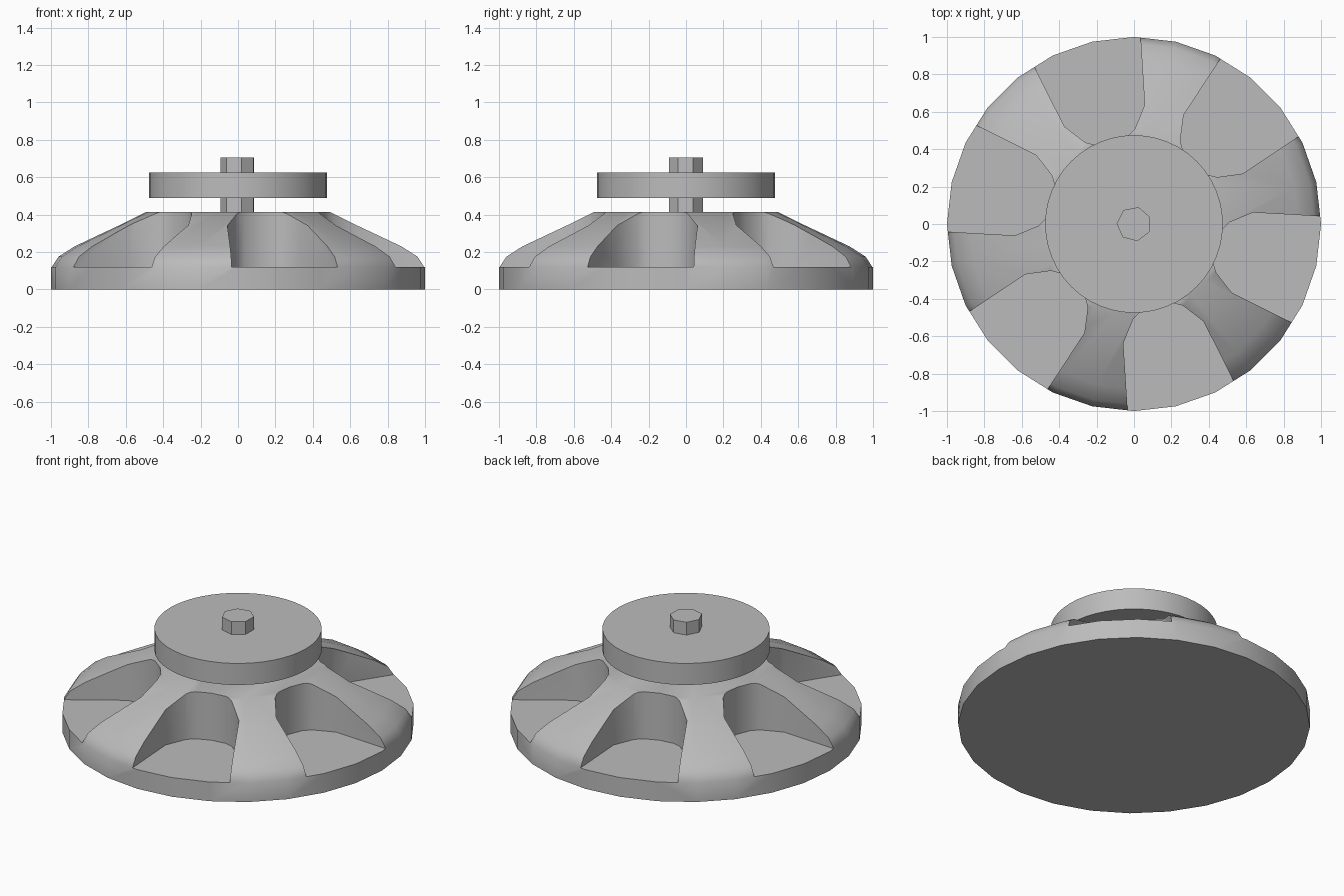
import bpy
import bmesh
from math import cos, sin, radians, pi
from mathutils import Matrix

cube = bpy.data.objects.get("Cube")
if cube:
    bpy.data.objects.remove(cube, do_unlink=True)

grey = bpy.data.materials.new("plain grey")
grey.use_nodes = True
grey.diffuse_color = (0.5, 0.5, 0.5, 1)
grey.node_tree.nodes["Principled BSDF"].inputs["Base Color"].default_value = (0.5, 0.5, 0.5, 1)


def make_object(name, bm):
    bmesh.ops.recalc_face_normals(bm, faces=bm.faces)
    mesh = bpy.data.meshes.new(name)
    bm.to_mesh(mesh)
    bm.free()
    mesh.materials.append(grey)
    obj = bpy.data.objects.new(name, mesh)
    bpy.context.collection.objects.link(obj)
    return obj


def lathe(name, profile, sides, start=0.0):
    """Closed solid of revolution from (radius, height) points."""
    bm = bmesh.new()
    rings = []
    for r, z in profile:
        angles = [start + 2 * pi * i / sides for i in range(sides)]
        rings.append([bm.verts.new((r * cos(a), r * sin(a), z)) for a in angles])
    for low, high in zip(rings, rings[1:]):
        for i in range(sides):
            j = (i + 1) % sides
            bm.faces.new((low[i], low[j], high[j], high[i]))
    bm.faces.new(rings[0][::-1])
    bm.faces.new(rings[-1])
    return make_object(name, bm)


def activate(obj):
    bpy.ops.object.select_all(action='DESELECT')
    obj.select_set(True)
    bpy.context.view_layer.objects.active = obj


def smooth(obj, degrees):
    activate(obj)
    bpy.ops.object.shade_smooth_by_angle(angle=radians(degrees))


# Sloped round base
base = lathe("base", [(1, 0), (1, 0.12), (0.965, 0.175), (0.88, 0.23),
                      (0.49, 0.415)], 28)

# Six flared pockets, open toward the rim
half = [(1.2, 0.346), (0.956, 0.295), (0.6, 0.222), (0.49, 0.138), (0.462, 0.09)]
outline = half + [(0.45, 0)] + [(u, -v) for u, v in reversed(half)]
bm = bmesh.new()
for k in range(6):
    turn = Matrix.Rotation(radians(45.2 + 60 * k), 4, 'Z')
    floor = bm.faces.new([bm.verts.new((u, v, 0.12)) for u, v in outline])
    raised = bmesh.ops.extrude_face_region(bm, geom=[floor], use_keep_orig=True)
    top = [g for g in raised["geom"] if isinstance(g, bmesh.types.BMVert)]
    bmesh.ops.translate(bm, verts=top, vec=(0, 0, 0.5))
    bmesh.ops.transform(bm, matrix=turn, verts=list(floor.verts) + top)
cutter = make_object("pocket_cutter", bm)
cutter.hide_render = True

cut = base.modifiers.new("pockets", 'BOOLEAN')
cut.operation = 'DIFFERENCE'
cut.solver = 'EXACT'
cut.object = cutter
activate(base)
bpy.ops.object.modifier_apply(modifier=cut.name)
bpy.data.objects.remove(cutter, do_unlink=True)
smooth(base, 38)

# Flat round plate above the base
plate = lathe("top_plate", [(0.475, 0.49), (0.475, 0.625)], 48)
smooth(plate, 30)

# Seven-sided shaft through the plate
lathe("shaft", [(0.093, 0.40), (0.093, 0.705)], 7, radians(-79))
